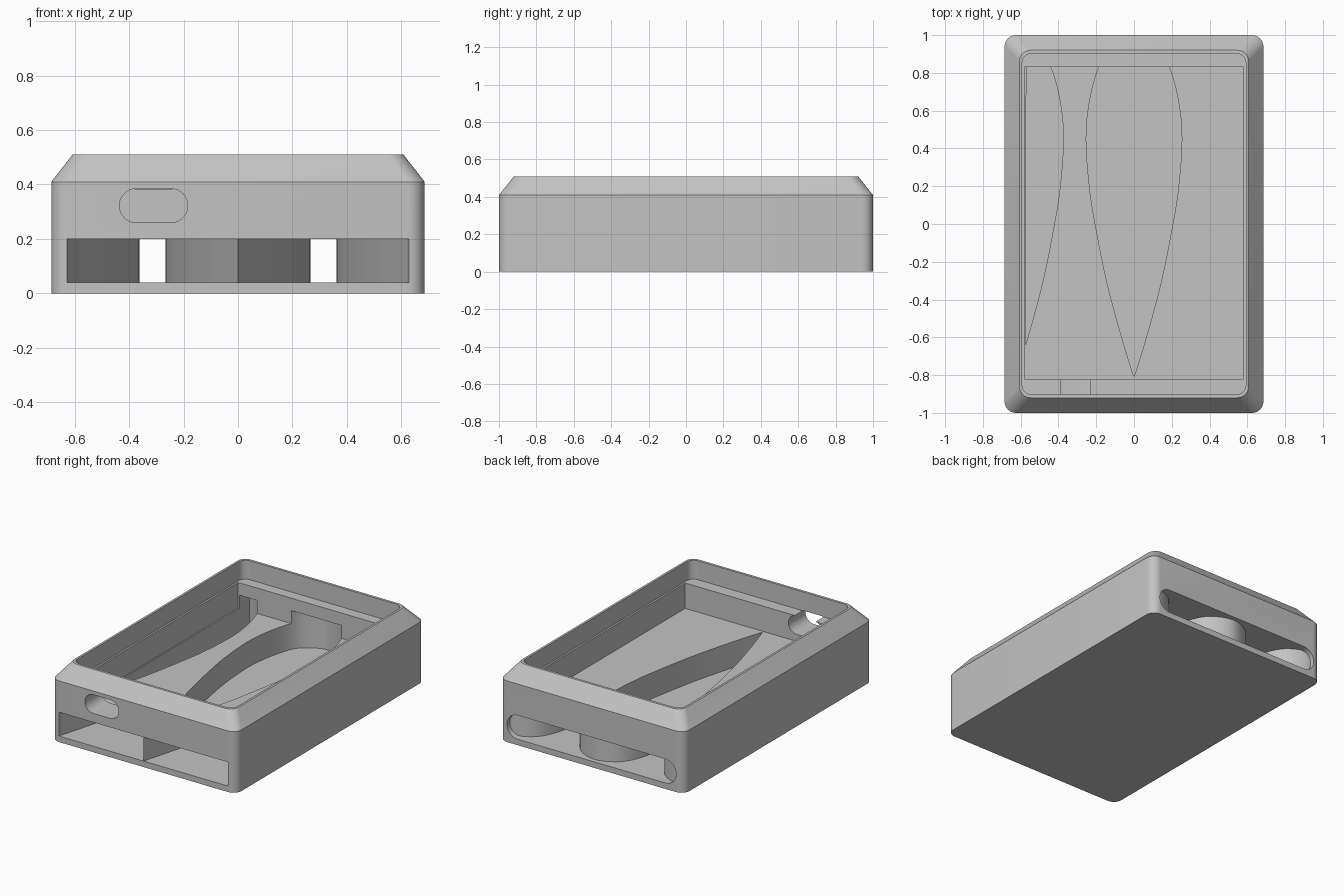
import bpy
import bmesh
import math
from mathutils import Vector

cube = bpy.data.objects.get("Cube")
if cube:
    bpy.data.objects.remove(cube, do_unlink=True)

grey = bpy.data.materials.new("plain grey")
grey.use_nodes = True
grey.diffuse_color = (0.55, 0.55, 0.55, 1)
grey.node_tree.nodes["Principled BSDF"].inputs["Base Color"].default_value = grey.diffuse_color


def loft(name, layers):
    """Solid through matching rings of points."""
    bm = bmesh.new()
    rings = [[bm.verts.new(p) for p in ring] for ring in layers]
    n = len(rings[0])
    for a, b in zip(rings, rings[1:]):
        for i in range(n):
            j = (i + 1) % n
            bm.faces.new((a[i], a[j], b[j], b[i]))
    bm.faces.new(rings[0][::-1])
    bm.faces.new(rings[-1])
    bmesh.ops.recalc_face_normals(bm, faces=bm.faces)
    mesh = bpy.data.meshes.new(name)
    bm.to_mesh(mesh)
    bm.free()
    mesh.materials.append(grey)
    obj = bpy.data.objects.new(name, mesh)
    bpy.context.collection.objects.link(obj)
    return obj


def rounded(hx, hy, r, steps=8):
    """Outline of a rounded rectangle."""
    pts = []
    for k, (sx, sy) in enumerate(((1, 1), (-1, 1), (-1, -1), (1, -1))):
        for i in range(steps + 1):
            a = (k + i / steps) * math.pi / 2
            pts.append((sx * (hx - r) + r * math.cos(a), sy * (hy - r) + r * math.sin(a)))
    return pts


def prism(name, outline, z0, z1):
    return loft(name, [[(x, y, z) for x, y in outline] for z in (z0, z1)])


def box(name, x0, x1, y0, y1, z0, z1):
    return prism(name, [(x0, y0), (x1, y0), (x1, y1), (x0, y1)], z0, z1)


def wall_slot(name, cx, cz, hx, hz, y0, y1):
    """Pill-shaped bar running along y."""
    outline = rounded(hx, hz, hz * 0.999, 10)
    return loft(name, [[(cx + u, y, cz + v) for u, v in outline] for y in (y0, y1)])


def teardrop(half, cx, lo=-9, hi=9, steps=6):
    """Smooth closed teardrop from (half width, y) points, kept between lo and hi."""
    pts = [Vector(p) for p in half]
    back = Vector((-pts[-2].x, pts[-2].y))
    ext = [2 * pts[0] - pts[1]] + pts + [back]
    side = []
    for a, b, c, d in zip(ext, ext[1:], ext[2:], ext[3:]):
        for i in range(steps):
            t = i / steps
            side.append(b + ((c - a) * t + (2 * a - 5 * b + 4 * c - d) * t ** 2
                             + (3 * b - a - 3 * c + d) * t ** 3) / 2)
    loop = [(p.x, p.y) for p in side + [pts[-1]]] + [(-p.x, p.y) for p in side[:0:-1]]
    return [(cx + x, y) for x, y in loop if lo < cx + x < hi]


def combine(target, tool, operation):
    tool.hide_render = True
    mod = target.modifiers.new(tool.name, "BOOLEAN")
    mod.operation = operation
    mod.solver = "EXACT"
    mod.object = tool
    bpy.context.view_layer.objects.active = target
    bpy.ops.object.modifier_apply(modifier=mod.name)
    bpy.data.objects.remove(tool, do_unlink=True)


# Outer shell with chamfered top
case = loft("case_body", [[(x, y, z) for x, y in rounded(hx, hy, r)] for hx, hy, r, z in (
    (0.685, 1, 0.06, 0), (0.685, 1, 0.06, 0.41), (0.607, 0.92, 0.06, 0.51))])

# Screen opening, inner pocket and air passage
for cutter in (
    prism("opening", rounded(0.592, 0.903, 0.05), 0.383, 0.6),
    box("pocket", -0.58, 0.58, -0.82, 0.83, 0.213, 0.45),
    box("air_passage", -0.627, 0.627, -1.1, 0.94, 0.04, 0.2),
    wall_slot("rear_vent", 0, 0.12, 0.627, 0.08, 0.9, 1.1),
    wall_slot("port", -0.31, 0.3225, 0.125, 0.0625, -1.1, -0.75),
):
    combine(case, cutter, "DIFFERENCE")

# Teardrop guides inside the air passage
guide = [(0, -0.999), (0.055, -0.8), (0.108, -0.6), (0.175, -0.3), (0.226, 0), (0.251, 0.2),
         (0.266, 0.45), (0.25, 0.65), (0.2, 0.83), (0.125, 0.925), (0, 0.97)]
for cx in (-0.627, 0, 0.627):
    combine(case, prism("guide", teardrop(guide, cx, -0.65, 0.65), 0.03, 0.206), "UNION")

# Hollows in the middle and right guides, open to the pocket
hollow = [(0, -0.81), (0.065, -0.6), (0.145, -0.3), (0.205, 0), (0.236, 0.2),
          (0.253, 0.45), (0.235, 0.65), (0.185, 0.83), (0.11, 0.91), (0, 0.95)]
for cx in (-0.627, 0):
    combine(case, prism("hollow", teardrop(hollow, cx, -0.58), 0.04, 0.3), "DIFFERENCE")

bpy.ops.object.select_all(action="DESELECT")
case.select_set(True)
bpy.context.view_layer.objects.active = case
bpy.ops.object.shade_smooth_by_angle(angle=math.radians(25))
